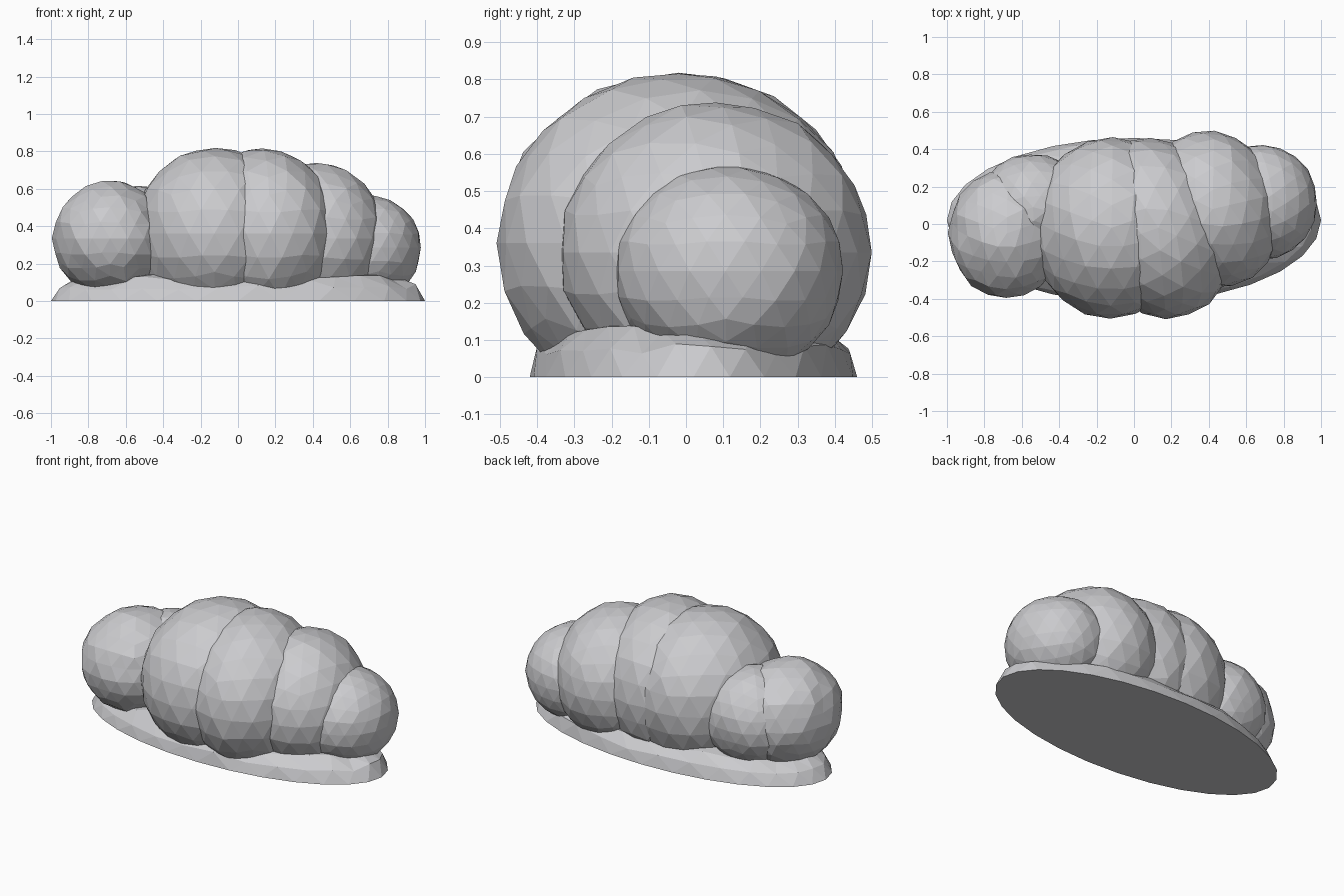
import bpy, bmesh, math, random
from mathutils import Vector

if "Cube" in bpy.data.objects:
    bpy.data.objects.remove(bpy.data.objects["Cube"])

random.seed(4)
grey = bpy.data.materials.new("pale_grey")
grey.diffuse_color = (0.6, 0.6, 0.62, 1)
grey.use_nodes = True
grey.node_tree.nodes["Principled BSDF"].inputs["Base Color"].default_value = grey.diffuse_color


def finish(bm, name):
    bmesh.ops.recalc_face_normals(bm, faces=bm.faces)
    mesh = bpy.data.meshes.new(name)
    bm.to_mesh(mesh)
    bm.free()
    mesh.materials.append(grey)
    ob = bpy.data.objects.new(name, mesh)
    bpy.context.collection.objects.link(ob)
    return ob


def lump(name, centre, radii, turn=0.0, shear=0.0, rough=0.012):
    """Faceted, slightly uneven body segment, cut flat near the ground."""
    bm = bmesh.new()
    bmesh.ops.create_icosphere(bm, subdivisions=3, radius=1)
    c, s = math.cos(turn), math.sin(turn)
    for v in bm.verts:
        p = v.co * (1 + random.uniform(-rough, rough))
        p = Vector((c * p.x - s * p.y, s * p.x + c * p.y, p.z))
        v.co = Vector([centre[i] + p[i] * radii[i] for i in range(3)])
        v.co.x -= shear * p.y * radii[1]
    cut = bmesh.ops.bisect_plane(bm, geom=bm.verts[:] + bm.edges[:] + bm.faces[:],
                                 plane_co=(0, 0, 0.015), plane_no=(0, 0, 1), clear_inner=True)
    rim = [e for e in cut["geom_cut"] if isinstance(e, bmesh.types.BMEdge)]
    if rim:
        bmesh.ops.contextual_create(bm, geom=rim)
    return finish(bm, name)


# Head and neck
lump("head", (-0.68, -0.05, 0.335), (0.31, 0.345, 0.31), 0.3, 0, 0.022)
lump("neck", (-0.54, 0.09, 0.325), (0.30, 0.285, 0.29), 1.0, 0, 0.02)

# Body segments, tapering to the tail
lump("body_front", (-0.12, -0.02, 0.36), (0.44, 0.485, 0.46), 0.3)
lump("body_middle", (0.13, -0.02, 0.36), (0.40, 0.485, 0.46), 0.9, 0.12)
lump("body_rear", (0.42, 0.08, 0.335), (0.37, 0.42, 0.405), 0.2, 0.08)
lump("tail", (0.68, 0.115, 0.285), (0.30, 0.31, 0.285), 0.6)

# Flat oval base with a low sloping rim
bm = bmesh.new()
SIDES = 28
rings = []
for k, (scale, z) in enumerate([(1.0, 0.0), (0.965, 0.075), (0.85, 0.125), (0.5, 0.16)]):
    ring = []
    for i in range(SIDES):
        a = 2 * math.pi * (i + 0.5 * (k % 2)) / SIDES
        w = random.uniform(0.98, 1.0) if k else 1.0
        h = z + (random.uniform(-0.015, 0.015) if k else 0)
        ring.append(bm.verts.new((math.cos(a) * scale * w,
                                  0.02 + 0.44 * math.sin(a) * scale * w, h)))
    rings.append(ring)
for k in range(len(rings) - 1):
    low, high = rings[k], rings[k + 1]
    for i in range(SIDES):
        j = (i + 1) % SIDES
        if k % 2 == 0:
            bm.faces.new((low[i], low[j], high[i]))
            bm.faces.new((low[j], high[j], high[i]))
        else:
            bm.faces.new((low[i], low[j], high[j]))
            bm.faces.new((low[i], high[j], high[i]))
bm.faces.new(rings[0])
bm.faces.new(rings[-1])
finish(bm, "base")
